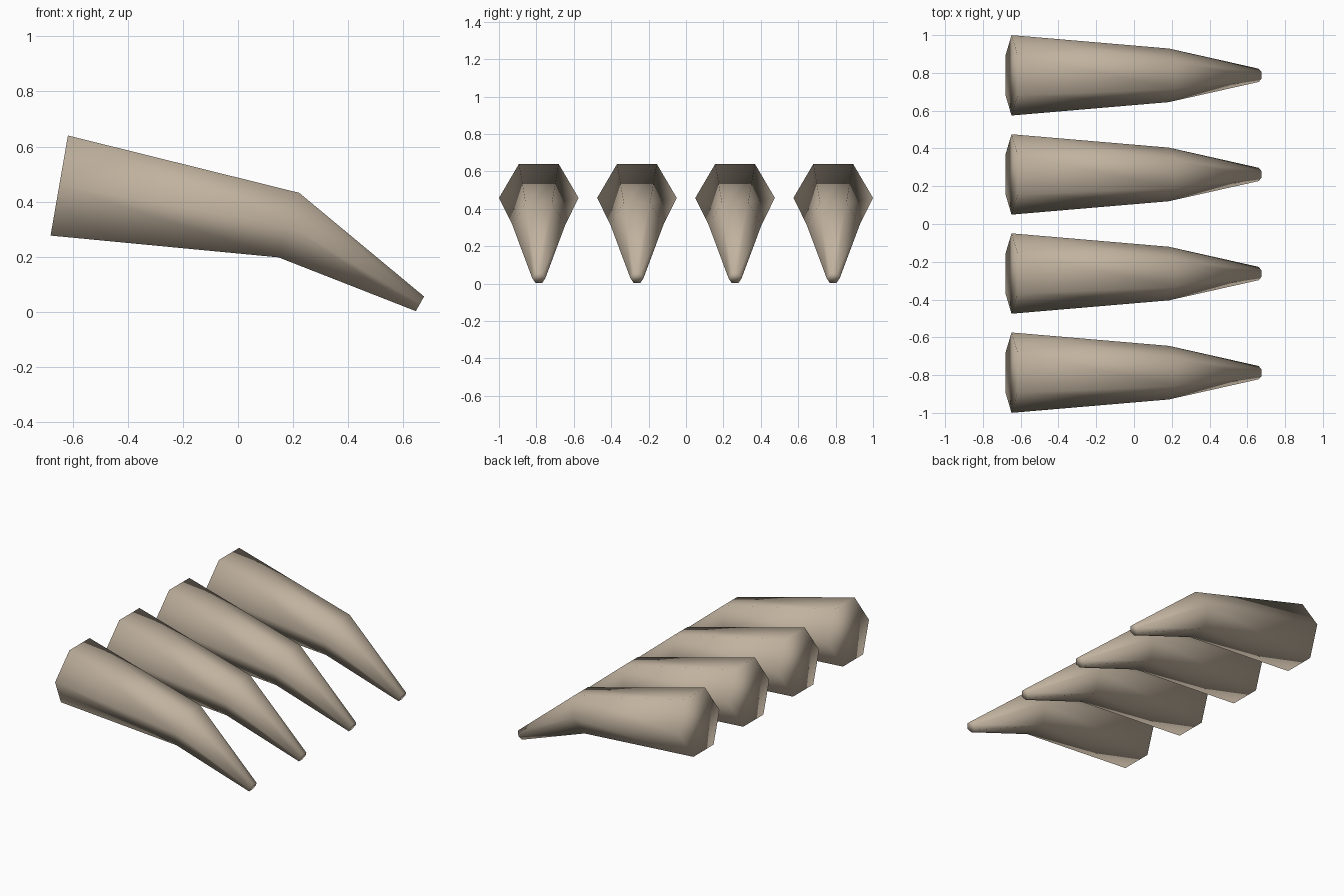
import bpy, bmesh, math
from mathutils import Vector

if "Cube" in bpy.data.objects:
    bpy.data.objects.remove(bpy.data.objects["Cube"])

bone = bpy.data.materials.new("sandy_bone")
bone.diffuse_color = (0.53, 0.445, 0.345, 1)
bone.use_nodes = True
bone.node_tree.nodes["Principled BSDF"].inputs["Base Color"].default_value = bone.diffuse_color

# Claw profile: (top x, z), (bottom x, z) of each hexagonal ring, base to tip
RINGS = [((-0.617, 0.64), (-0.68, 0.277)),
         ((0.222, 0.432), (0.147, 0.198)),
         ((0.675, 0.056), (0.645, 0.003))]


def hex_ring(bm, top, bottom, y):
    """Regular hexagon with flat top and bottom edges, tilted along top-bottom."""
    t, b = Vector((top[0], y, top[1])), Vector((bottom[0], y, bottom[1]))
    mid, up = (t + b) / 2, (t - b).normalized()
    radius = (t - b).length / math.sqrt(3)
    side = Vector((0, 1, 0))
    return [bm.verts.new(mid + radius * (side * math.cos(a) + up * math.sin(a)))
            for a in (i * math.pi / 3 for i in range(6))]


def make_claw(name, y):
    bm = bmesh.new()
    rings = [hex_ring(bm, t, b, y) for t, b in RINGS]
    # side walls
    for r0, r1 in zip(rings, rings[1:]):
        for i in range(6):
            j = (i + 1) % 6
            bm.faces.new((r0[i], r0[j], r1[j], r1[i]))
    # base and tip caps
    bm.faces.new(rings[0])
    bm.faces.new(rings[-1])
    bmesh.ops.recalc_face_normals(bm, faces=bm.faces)
    for f in bm.faces:
        f.smooth = True
    me = bpy.data.meshes.new(name)
    bm.to_mesh(me)
    bm.free()
    me.materials.append(bone)
    bpy.context.collection.objects.link(bpy.data.objects.new(name, me))


# Row of four identical claws
for n in range(4):
    make_claw(f"claw_{n + 1}", -0.787 + n * 0.5247)
